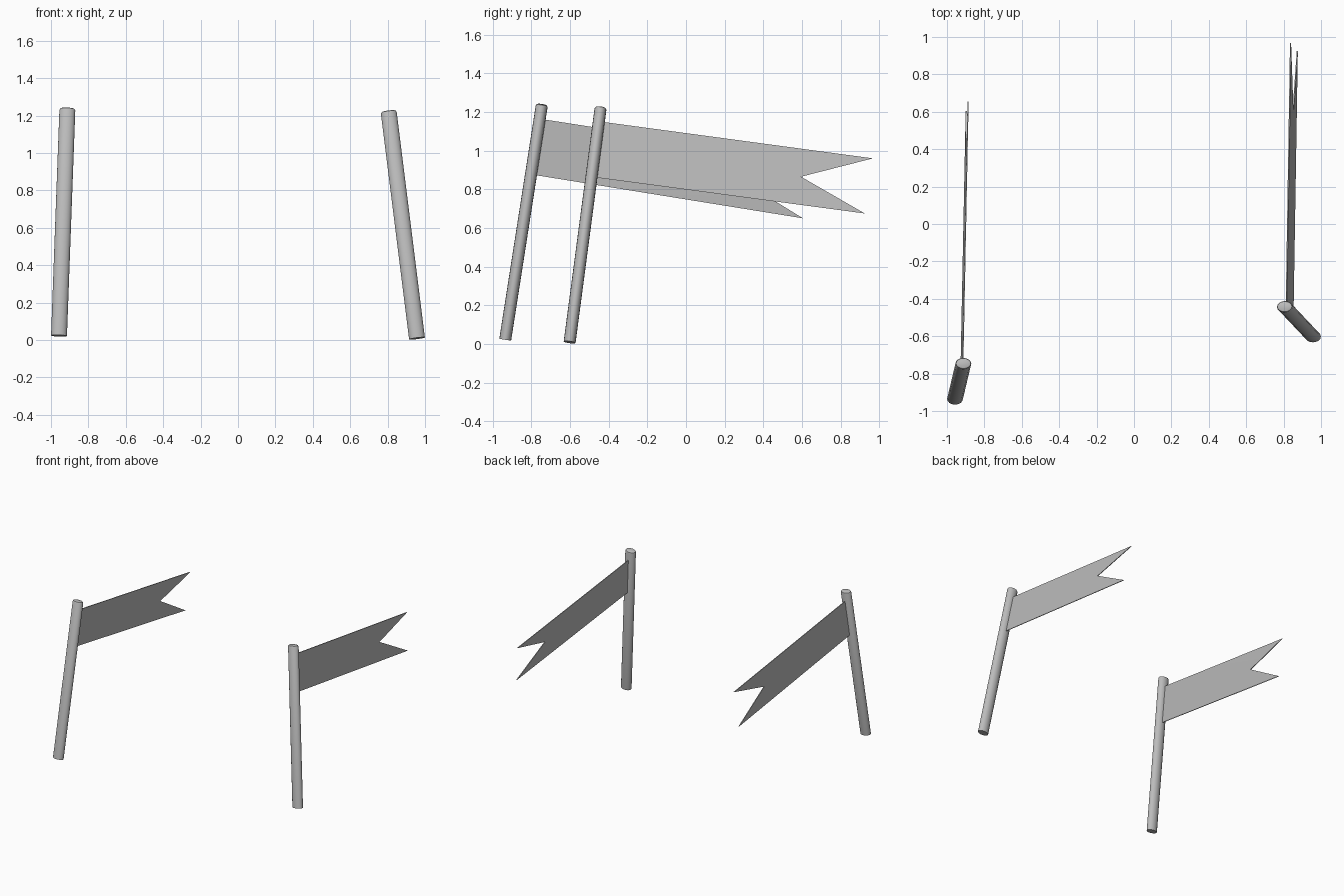
import bpy, bmesh
from mathutils import Vector, Matrix

if "Cube" in bpy.data.objects:
    bpy.data.objects.remove(bpy.data.objects["Cube"])

grey = bpy.data.materials.new("plain_grey")
grey.diffuse_color = (0.5, 0.5, 0.5, 1)
grey.use_nodes = True
grey.node_tree.nodes["Principled BSDF"].inputs["Base Color"].default_value = grey.diffuse_color


def finish(bm, name):
    bmesh.ops.recalc_face_normals(bm, faces=bm.faces)
    mesh = bpy.data.meshes.new(name)
    bm.to_mesh(mesh)
    bm.free()
    mesh.materials.append(grey)
    obj = bpy.data.objects.new(name, mesh)
    bpy.context.collection.objects.link(obj)
    bpy.context.view_layer.objects.active = obj
    obj.select_set(True)
    bpy.ops.object.shade_smooth_by_angle(angle=0.6)
    obj.select_set(False)
    return obj


def pole(name, foot, tip, rx=0.0425, ry=0.031):
    """Leaning oval pole with a chamfered top."""
    foot, tip = Vector(foot), Vector(tip)
    axis = tip - foot
    length = axis.length
    bm = bmesh.new()
    bmesh.ops.create_cone(bm, cap_ends=True, segments=16, radius1=1, radius2=1,
                          depth=length)
    rim = [e for e in bm.edges if all(v.co.z > 0 for v in e.verts)]
    bmesh.ops.scale(bm, vec=(rx, ry, 1), verts=bm.verts)
    bmesh.ops.bevel(bm, geom=rim, offset=0.012, segments=2, affect='EDGES',
                    profile=0.5)
    turn = Vector((0, 0, 1)).rotation_difference(axis).to_matrix().to_4x4()
    bmesh.ops.transform(bm, verts=bm.verts,
                        matrix=Matrix.Translation((foot + tip) / 2) @ turn)
    return finish(bm, name)


def pennant(name, outline, thickness=0.006):
    """Swallow-tailed cloth: top root, top tip, notch, bottom tip, bottom root."""
    bm = bmesh.new()
    sides = []
    for dx in (-thickness / 2, thickness / 2):
        v = [bm.verts.new((x + dx, y, z)) for x, y, z in outline]
        sides.append(v)
        bm.faces.new((v[0], v[1], v[2]))
        bm.faces.new((v[0], v[2], v[4]))
        bm.faces.new((v[2], v[3], v[4]))
    a, b = sides
    for i in range(5):
        j = (i + 1) % 5
        bm.faces.new((a[i], a[j], b[j], b[i]))
    return finish(bm, name)


# Left flag
pole("left_pole", (-0.957, -0.935, 0.023), (-0.912, -0.745, 1.24))
pennant("left_pennant", [(-0.915, -0.745, 1.163), (-0.887, 0.655, 0.945),
                         (-0.896, 0.28, 0.85), (-0.897, 0.605, 0.65),
                         (-0.925, -0.79, 0.875)])

# Right flag
pole("right_pole", (0.957, -0.602, 0.009), (0.805, -0.441, 1.225))
pennant("right_pennant", [(0.814, -0.44, 1.15), (0.837, 0.967, 0.96),
                          (0.850, 0.595, 0.865), (0.873, 0.925, 0.675),
                          (0.850, -0.48, 0.863)])
